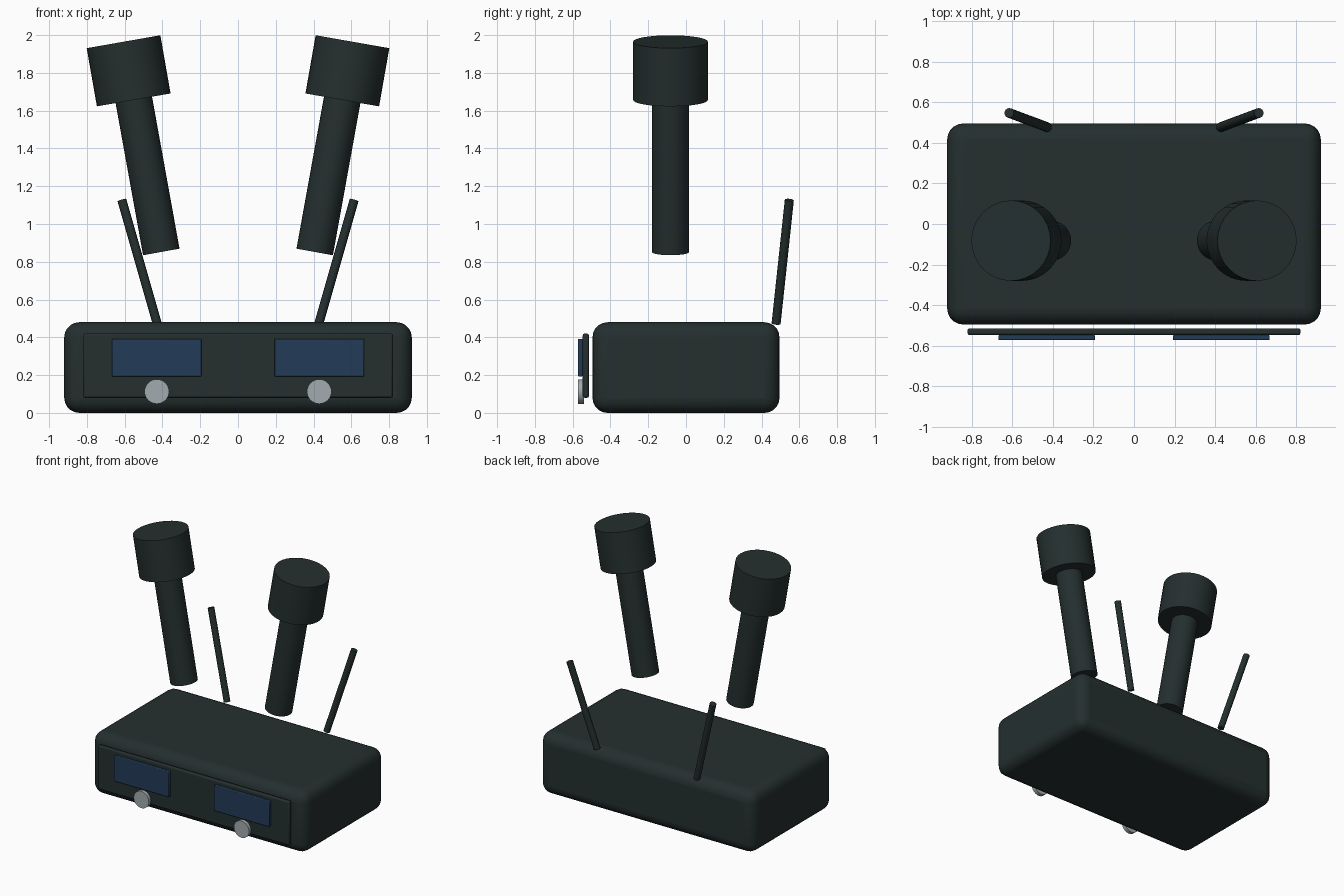
import bpy
import math
from mathutils import Vector

cube = bpy.data.objects.get("Cube")
if cube:
    bpy.data.objects.remove(cube, do_unlink=True)


def material(name, colour):
    mat = bpy.data.materials.new(name)
    mat.use_nodes = True
    mat.diffuse_color = (*colour, 1)
    mat.node_tree.nodes["Principled BSDF"].inputs["Base Color"].default_value = (*colour, 1)
    return mat


charcoal = material("charcoal", (0.018, 0.028, 0.028))
navy = material("navy glass", (0.016, 0.043, 0.095))
silver = material("silver", (0.36, 0.41, 0.43))


def finish(obj, name, mat, bevel=0, segments=2):
    obj.name = name
    obj.data.materials.append(mat)
    if bevel:
        mod = obj.modifiers.new("rounded edges", 'BEVEL')
        mod.width = bevel
        mod.segments = segments
    bpy.ops.object.shade_smooth_by_angle(angle=math.radians(35))
    return obj


def box(name, low, high, mat, bevel, segments):
    low, high = Vector(low), Vector(high)
    bpy.ops.mesh.primitive_cube_add(size=1, location=(low + high) / 2)
    obj = bpy.context.object
    obj.scale = high - low
    bpy.ops.object.transform_apply(location=False, rotation=False, scale=True)
    return finish(obj, name, mat, bevel, segments)


def rod(name, start, end, radius, mat, sides=32):
    start, end = Vector(start), Vector(end)
    axis = end - start
    bpy.ops.mesh.primitive_cylinder_add(
        vertices=sides, radius=radius, depth=axis.length, location=(start + end) / 2,
        rotation=axis.to_track_quat('Z', 'Y').to_euler())
    return finish(bpy.context.object, name, mat)


# Receiver case and front panel
box("receiver_case", (-0.92, -0.495, 0), (0.92, 0.495, 0.48), charcoal, 0.08, 5)
box("front_panel", (-0.82, -0.547, 0.08), (0.82, -0.514, 0.42), charcoal, 0.01, 2)

for side, s in (("left", 1), ("right", -1)):
    # Display and dial
    x = s * 0.43
    box(side + "_display", (x - 0.238, -0.572, 0.193), (x + 0.238, -0.547, 0.392), navy, 0.005, 2)
    rod(side + "_dial", (x, -0.541, 0.113), (x, -0.572, 0.113), 0.065, silver)

    # Antenna
    rod(side + "_antenna", (s * 0.428, 0.477, 0.473), (s * 0.615, 0.547, 1.127), 0.024, charcoal, 16)

    # Tilted microphone: handle and head
    rod(side + "_handle", (s * 0.406, -0.082, 0.852), (s * 0.554, -0.082, 1.67), 0.098, charcoal)
    rod(side + "_microphone_head", (s * 0.552, -0.082, 1.657), (s * 0.606, -0.082, 1.965), 0.198, charcoal)
